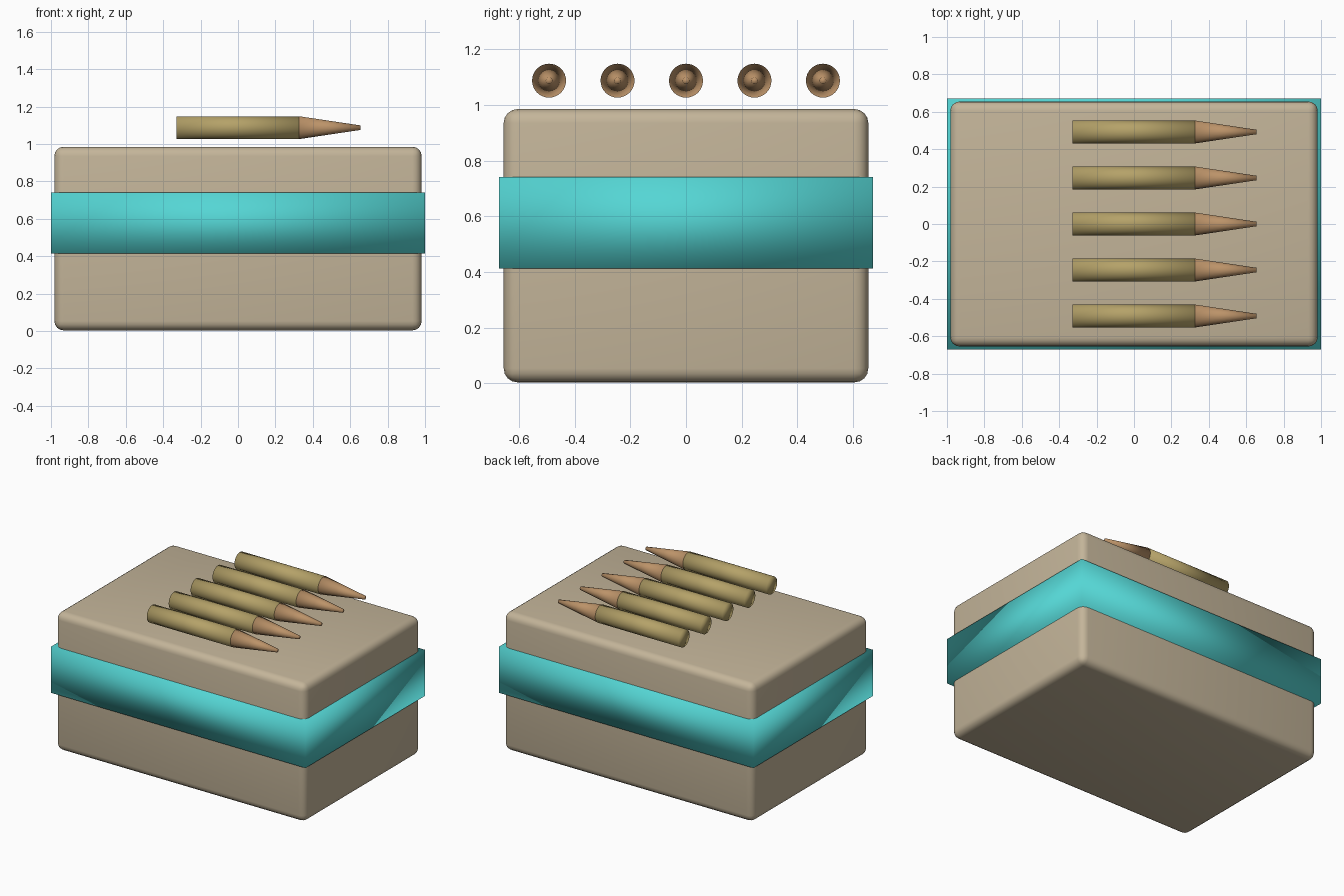
import bpy
import math

default = bpy.data.objects.get("Cube")
if default:
    bpy.data.objects.remove(default, do_unlink=True)


def material(name, rgb):
    m = bpy.data.materials.new(name)
    m.use_nodes = True
    m.diffuse_color = (*rgb, 1)
    m.node_tree.nodes["Principled BSDF"].inputs["Base Color"].default_value = (*rgb, 1)
    return m


cardboard = material("tan cardboard", (0.55, 0.46, 0.32))
teal = material("teal band", (0.09, 0.67, 0.66))
brass = material("brass", (0.46, 0.36, 0.14))
copper = material("copper", (0.50, 0.29, 0.14))


def finish(name, mat):
    ob = bpy.context.object
    ob.name = name
    ob.data.materials.append(mat)
    bpy.ops.object.shade_smooth()
    return ob


def block(name, mat, size, z):
    bpy.ops.mesh.primitive_cube_add(size=1, location=(0, 0, z))
    bpy.context.object.scale = size
    bpy.ops.object.transform_apply(location=False, rotation=False, scale=True)
    return finish(name, mat)


def rod(name, mat, x0, x1, r0, r1, y):
    """Tapered round bar lying along x."""
    bpy.ops.mesh.primitive_cone_add(vertices=32, radius1=r0, radius2=r1, depth=x1 - x0,
                                    location=((x0 + x1) / 2, y, 1.087),
                                    rotation=(0, math.pi / 2, 0))
    return finish(name, mat)


# Carton with rounded edges, and the wrap around its middle
carton = block("carton", cardboard, (1.964, 1.31, 0.982), 0.494)
bevel = carton.modifiers.new("Rounded edges", "BEVEL")
bevel.width = 0.05
bevel.segments = 4
block("band", teal, (2, 1.342, 0.328), 0.577)

# Row of five cartridges above the lid
for i in range(5):
    y = (i - 2) * 0.246
    rod(f"case_{i + 1}", brass, -0.33, 0.327, 0.061, 0.061, y)
    rod(f"tip_{i + 1}", copper, 0.327, 0.655, 0.061, 0.012, y)
